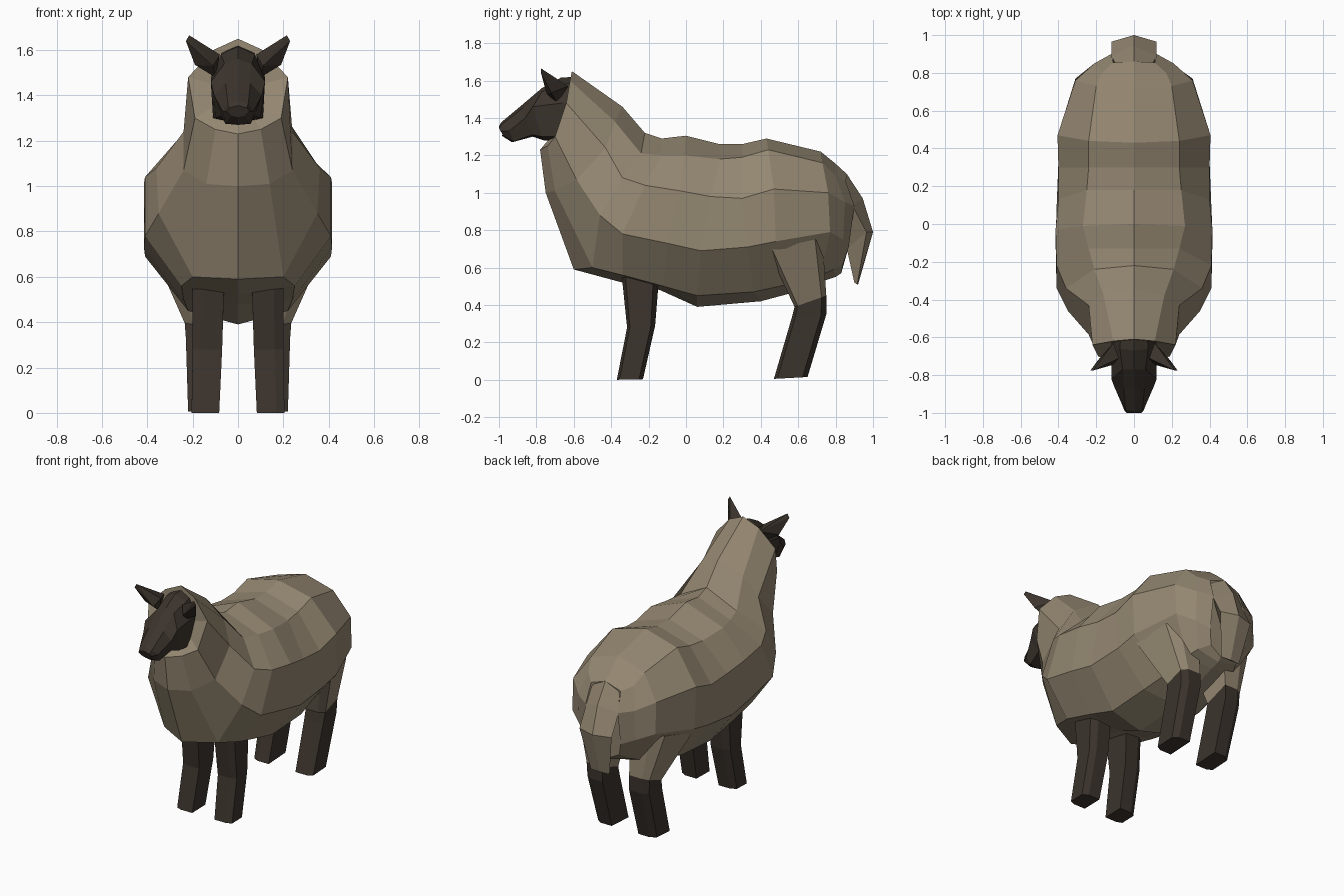
import bpy, bmesh
from mathutils import Vector


def material(name, rgb):
    m = bpy.data.materials.new(name)
    m.diffuse_color = (*rgb, 1)
    return m


WOOL = material("wool", (0.30, 0.245, 0.168))
DARK = material("dark_hide", (0.045, 0.034, 0.026))


def finish(bm, name, mat):
    bmesh.ops.recalc_face_normals(bm, faces=bm.faces)
    me = bpy.data.meshes.new(name)
    bm.to_mesh(me)
    bm.free()
    me.materials.append(mat)
    ob = bpy.data.objects.new(name, me)
    bpy.context.collection.objects.link(ob)
    return ob


def loft(name, rings, mat, front_centre=None):
    """Skin a series of closed rings and cap both ends."""
    bm = bmesh.new()
    rows = [[bm.verts.new(p) for p in r] for r in rings]
    n = len(rows[0])
    for a, b in zip(rows, rows[1:]):
        for i in range(n):
            j = (i + 1) % n
            bm.faces.new((a[i], a[j], b[j], b[i]))
    bm.faces.new(rows[-1])
    if front_centre:
        c = bm.verts.new(front_centre)
        for i in range(n):
            bm.faces.new((rows[0][i], rows[0][(i + 1) % n], c))
    else:
        bm.faces.new(rows[0])
    return finish(bm, name, mat)


def symmetric(top, sides, bottom):
    """Rings from a centre top line, right-hand side lines and a centre bottom line."""
    rings = []
    for i in range(len(top)):
        half = [s[i] for s in sides]
        rings.append([(0, *top[i])] + half + [(0, *bottom[i])]
                     + [(-x, y, z) for x, y, z in reversed(half)])
    return rings


def mirrored(ob):
    ob.modifiers.new("mirror", 'MIRROR')
    return ob


# Fleece: lines running from the collar to the rump
spine = [(-.61, 1.65), (-.34, 1.46), (-.22, 1.32), (-.13, 1.29), (0, 1.305), (.18, 1.26),
         (.30, 1.26), (.43, 1.29), (.72, 1.22), (.80, 1.155), (.86, 1.10)]
back_edge = [(.11, -.62, 1.60), (.16, -.38, 1.38), (.21, -.24, 1.21), (.24, -.13, 1.20),
             (.27, -.01, 1.20), (.25, .18, 1.18), (.24, .30, 1.19), (.24, .44, 1.23),
             (.20, .73, 1.16), (.17, .80, 1.09), (.11, .855, 1.06)]
flank_high = [(.22, -.64, 1.48), (.24, -.43, 1.24), (.36, -.34, 1.08), (.41, -.22, 1.04),
              (.415, -.03, 1.01), (.40, .13, .98), (.40, .30, .97), (.405, .47, 1.02),
              (.31, .76, 1.00), (.21, .85, .95), (.12, .90, .93)]
flank_low = [(.19, -.70, 1.30), (.24, -.585, 1.07), (.35, -.46, .88), (.41, -.34, .78),
             (.415, -.10, .73), (.41, .08, .69), (.40, .33, .71), (.40, .48, .74),
             (.31, .77, .79), (.21, .84, .75), (.12, .87, .71)]
belly_edge = [(.10, -.74, 1.25), (.14, -.70, 1.01), (.20, -.50, .60), (.25, -.34, .56),
              (.24, -.12, .50), (.22, .06, .45), (.22, .36, .47), (.20, .50, .50),
              (.18, .72, .56), (.15, .79, .59), (.09, .84, .62)]
keel = [(-.78, 1.23), (-.75, 1.00), (-.60, .59), (-.34, .52), (-.14, .48), (.06, .39),
        (.40, .42), (.55, .46), (.74, .53), (.80, .55), (.83, .57)]
loft("fleece_body", symmetric(spine, [back_edge, flank_high, flank_low, belly_edge], keel),
     WOOL, front_centre=(0, -.62, 1.42))

# Tail: ridged outside, flat underneath
tail_ridge = [(.86, 1.10), (.945, .97), (1.0, .79), (.92, .51)]
tail_side = [(.10, .85, 1.06), (.12, .89, .93), (.12, .965, .79), (.07, .915, .51)]
tail_inner = [(.80, 1.00), (.85, .88), (.86, .70), (.90, .52)]
loft("tail", symmetric(tail_ridge, [tail_side], tail_inner), WOOL)

# Head: from the collar to the muzzle
crown = [(-.60, 1.62), (-.67, 1.615), (-.77, 1.56), (-.87, 1.475), (-.99, 1.375), (-1.0, 1.355)]
brow = [(.07, -.60, 1.59), (.075, -.66, 1.58), (.06, -.77, 1.54), (.055, -.87, 1.455),
        (.045, -.985, 1.365), (.04, -1.0, 1.345)]
cheek = [(.12, -.58, 1.48), (.12, -.66, 1.48), (.12, -.82, 1.46), (.105, -.86, 1.40),
         (.068, -.945, 1.33), (.05, -.99, 1.33)]
jaw = [(.11, -.62, 1.32), (.11, -.70, 1.30), (.10, -.77, 1.30), (.075, -.82, 1.31),
       (.055, -.92, 1.275), (.03, -.98, 1.31)]
chin = [(-.62, 1.30), (-.70, 1.275), (-.76, 1.28), (-.82, 1.30), (-.93, 1.27), (-.985, 1.305)]
loft("head", symmetric(crown, [brow, cheek, jaw], chin), DARK)

# Ears
bm = bmesh.new()
for p in [(.08, -.71, 1.58), (.11, -.63, 1.57), (.10, -.69, 1.48), (.11, -.745, 1.53),
          (.19, -.72, 1.535), (.215, -.775, 1.665), (.23, -.775, 1.64)]:
    bm.verts.new(p)
bmesh.ops.convex_hull(bm, input=bm.verts)
mirrored(finish(bm, "ears", DARK))


def leg_ring(x0, x1, yf, zf, yb, zb):
    """Box section with the outer corners cut off, slanted from front to back."""
    f, b = Vector((0, yf, zf)), Vector((0, yb, zb))
    cut = (x1 - x0) * .3
    return [Vector((x, 0, 0)) + f.lerp(b, t) for x, t in
            [(x0, 0), (x1 - cut, 0), (x1, .1), (x1, .85), (x1 - cut, 1), (x0, 1)]]


# Front legs
mirrored(loft("front_legs", [leg_ring(.06, .20, -.35, .62, -.14, .60),
                             leg_ring(.07, .20, -.315, .28, -.165, .29),
                             leg_ring(.083, .205, -.37, 0, -.23, .003)], DARK))
# Hind thighs, wide at the flank and tucked in at the rump, and lower legs
hip = [(.10, .44, .70), (.30, .44, .69), (.37, .46, .70),
       (.325, .69, .75), (.25, .73, .75), (.10, .73, .75)]
knee = leg_ring(.10, .235, .58, .39, .75, .45)
mirrored(loft("hind_thighs", [hip, knee], WOOL))
mirrored(loft("hind_legs", [knee, leg_ring(.10, .23, .565, .33, .75, .35),
                            leg_ring(.10, .22, .47, .005, .65, .015)], DARK))
